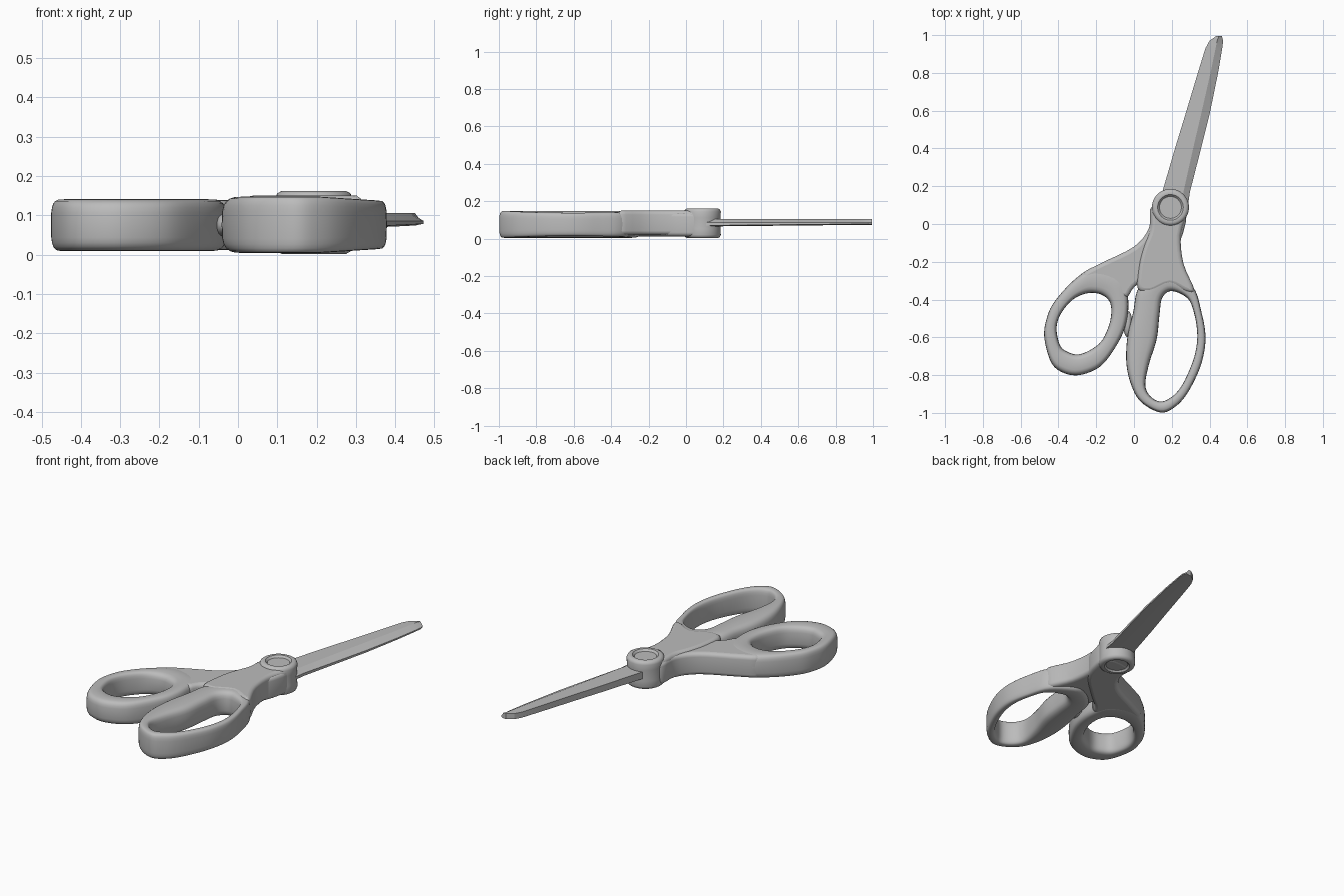
import bpy, bmesh, math
from mathutils import Vector

cube = bpy.data.objects.get("Cube")
if cube:
    bpy.data.objects.remove(cube, do_unlink=True)

grey = bpy.data.materials.new("plain grey")
grey.use_nodes = True
grey.diffuse_color = (0.5, 0.5, 0.5, 1)
grey.node_tree.nodes["Principled BSDF"].inputs["Base Color"].default_value = (0.5, 0.5, 0.5, 1)


def finish(obj, angle=40):
    """Give the part its material and smooth shading with sharp edges kept."""
    obj.data.materials.clear()
    obj.data.materials.append(grey)
    bpy.ops.object.select_all(action='DESELECT')
    obj.select_set(True)
    bpy.context.view_layer.objects.active = obj
    bpy.ops.object.shade_smooth_by_angle(angle=math.radians(angle))
    return obj


def mesh_object(name, bm, angle=40):
    bmesh.ops.recalc_face_normals(bm, faces=bm.faces[:])
    mesh = bpy.data.meshes.new(name)
    bm.to_mesh(mesh)
    bm.free()
    obj = bpy.data.objects.new(name, mesh)
    bpy.context.collection.objects.link(obj)
    return finish(obj, angle)


def skin(bm, rings, closed):
    """Join rings of vertices with quads; cap the ends when open."""
    n = len(rings[0])
    for i in range(len(rings) if closed else len(rings) - 1):
        a, b = rings[i], rings[(i + 1) % len(rings)]
        for j in range(n):
            k = (j + 1) % n
            bm.faces.new((a[j], a[k], b[k], b[j]))
    if not closed:
        bm.faces.new(rings[0])
        bm.faces.new(rings[-1])


def smooth_loop(points, steps):
    """Closed Catmull-Rom path through the points."""
    pts = [Vector(p) for p in points]
    n, out = len(pts), []
    for i in range(n):
        a, b, c, d = (pts[(i + k) % n] for k in (-1, 0, 1, 2))
        for s in range(steps):
            t = s / steps
            out.append(0.5 * (2 * b + (c - a) * t + (2 * a - 5 * b + 4 * c - d) * t ** 2
                              + (3 * b - a - 3 * c + d) * t ** 3))
    return out


def grip(name, pairs, middle, height, taper):
    """Finger loop: rounded section swept between inner and outer edge pairs."""
    bm, rings, sides = bmesh.new(), [], 24
    for ix, iy, ox, oy in smooth_loop(pairs, 5):
        inner, outer = Vector((ix, iy)), Vector((ox, oy))
        mid, half = (inner + outer) / 2, (outer - inner) / 2
        ring = []
        for j in range(sides):
            a = 2 * math.pi * j / sides
            c, s = math.cos(a), math.sin(a)
            u = math.copysign(abs(c) ** 0.55, c)
            v = math.copysign(abs(s) ** 0.55, s)
            p = mid + half * u
            h = height * (1 - taper * max(0, p.x - 0.2))
            ring.append(bm.verts.new((p.x, p.y, middle + h * v)))
        rings.append(ring)
    skin(bm, rings, True)
    return mesh_object(name, bm)


def arm(name, outline, low, high, bevel=0.022):
    """Flat plate with rounded rims from a smooth outline."""
    data = bpy.data.curves.new(name, 'CURVE')
    data.dimensions, data.fill_mode = '2D', 'BOTH'
    data.extrude = (high - low) / 2 - bevel
    data.bevel_depth, data.bevel_resolution, data.offset = bevel, 3, -bevel
    path = smooth_loop(outline, 4)
    spline = data.splines.new('POLY')
    spline.points.add(len(path) - 1)
    for point, p in zip(spline.points, path):
        point.co = (p.x, p.y, 0, 1)
    spline.use_cyclic_u = True
    obj = bpy.data.objects.new(name, data)
    bpy.context.collection.objects.link(obj)
    obj.location.z = (low + high) / 2
    bpy.ops.object.select_all(action='DESELECT')
    obj.select_set(True)
    bpy.context.view_layer.objects.active = obj
    bpy.ops.object.convert(target='MESH')
    return finish(bpy.context.object)


# Finger loops: inner x, y then outer x, y
grip("large_finger_loop", [
    (.2, -.355, .17, -.24), (.285, -.395, .31, -.33), (.32, -.48, .358, -.47),
    (.335, -.585, .378, -.585), (.325, -.68, .371, -.68), (.295, -.77, .342, -.78),
    (.25, -.86, .28, -.9), (.2, -.915, .215, -.97), (.14, -.94, .14, -.998),
    (.085, -.91, .04, -.945), (.06, -.85, -.012, -.86), (.08, -.74, -.04, -.74),
    (.12, -.61, -.035, -.6), (.135, -.48, -.005, -.47), (.15, -.39, .03, -.33),
], 0.076, 0.072, 0.9)
grip("small_thumb_loop", [
    (-.235, -.365, -.2, -.23), (-.3, -.385, -.31, -.29), (-.35, -.425, -.42, -.41),
    (-.395, -.49, -.462, -.5), (-.41, -.56, -.475, -.6), (-.39, -.645, -.44, -.73),
    (-.345, -.68, -.38, -.785), (-.29, -.69, -.29, -.8), (-.22, -.66, -.18, -.755),
    (-.165, -.61, -.1, -.655), (-.125, -.51, -.045, -.54), (-.125, -.42, -.03, -.41),
    (-.17, -.375, -.06, -.28),
], 0.075, 0.066, 0)

# Arms that run from the loops to the pivot
arm("thumb_arm", [
    (.1, .1), (.08, -.02), (0, -.12), (-.18, -.21), (-.27, -.265), (-.24, -.34),
    (-.14, -.35), (-.045, -.39), (0, -.335), (.1, -.25), (.24, -.1), (.27, .1),
], 0.012, 0.139)
arm("finger_arm", [
    (.11, .1), (.085, -.03), (.05, -.12), (.025, -.22), (.02, -.34), (.09, -.36),
    (.19, -.32), (.28, -.36), (.318, -.345), (.262, -.21), (.248, -.06), (.28, .1),
], 0.02, 0.15)

# Small stop between the two loops
bm = bmesh.new()
bmesh.ops.create_uvsphere(bm, u_segments=16, v_segments=8, radius=1)
for v in bm.verts:
    v.co = (v.co.x * 0.025 - 0.033, v.co.y * 0.07 - 0.53, v.co.z * 0.03 + 0.075)
mesh_object("loop_stop", bm)

# Round pivot collar with a dished face on both sides
upper = [(.01, .068), (.058, .068), (.068, .079), (.082, .08), (.093, .074), (.098, .062), (.096, .03)]
profile = upper + [(r, -h) for r, h in reversed(upper)]
bm, rings = bmesh.new(), []
for r, h in profile:
    rings.append([bm.verts.new((0.193 + r * math.cos(a), 0.088 + r * math.sin(a), 0.082 + h))
                  for a in (2 * math.pi * i / 40 for i in range(40))])
skin(bm, rings, False)
mesh_object("pivot_collar", bm)

# Closed blades: left edge, ridge, right edge along the length
stations = [(.08, .13, .25, .283), (.17, .15, .262, .296), (.4, .217, .313, .355),
            (.58, .272, .355, .4), (.8, .338, .405, .445), (.93, .378, .432, .467),
            (.97, .4, .44, .472), (.995, .435, .45, .465)]
bm, rings = bmesh.new(), []
for y, left, ridge, right in stations:
    low = 0.064 + 0.01 * max(0, y)
    rings.append([bm.verts.new(p) for p in (
        (left, y, low), (left, y, 0.105), (ridge, y, 0.106),
        (right, y, 0.086), (right, y, low + 0.005), (ridge, y, low))])
skin(bm, rings, False)
mesh_object("blades", bm, 20)
